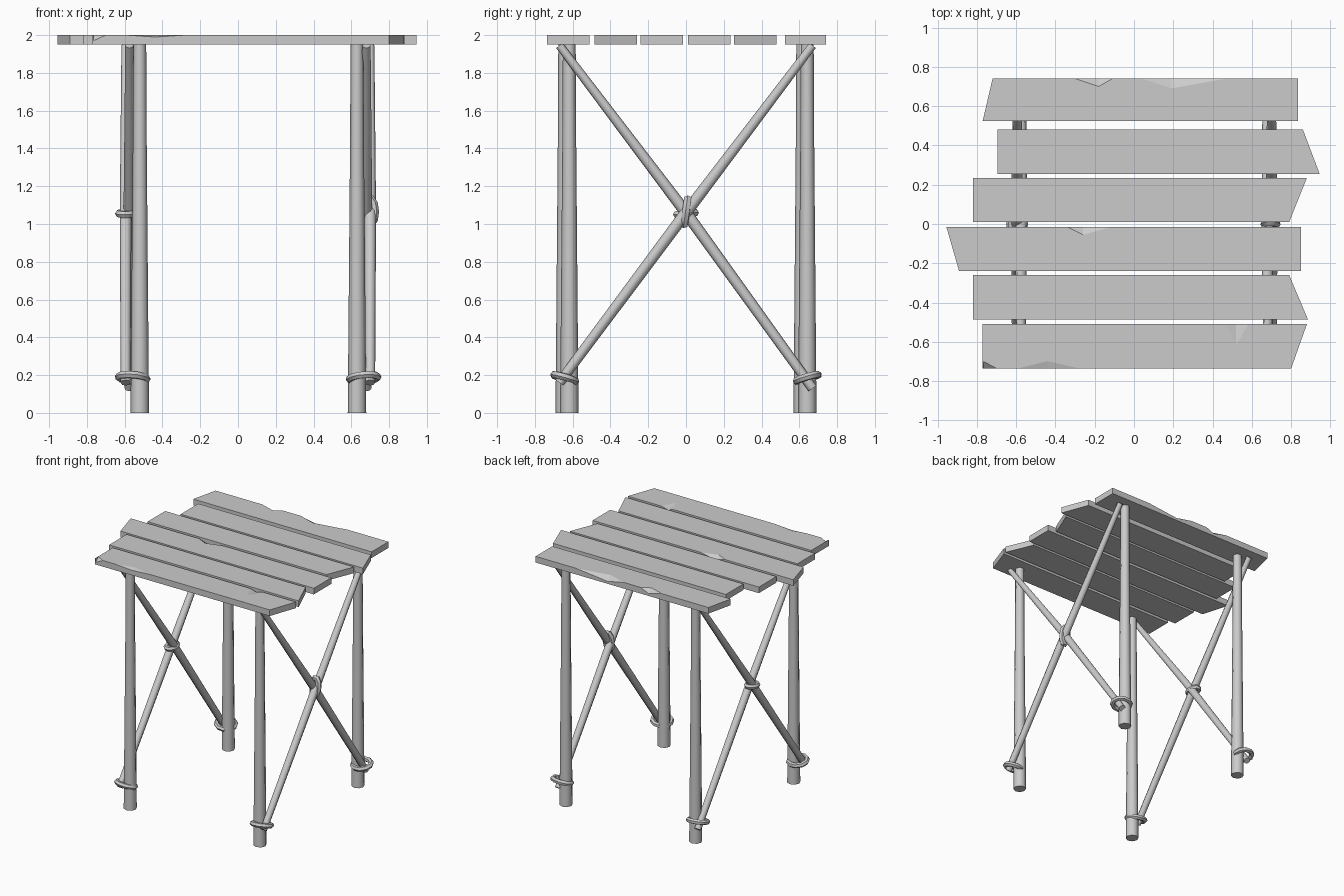
import bpy, bmesh, math
from mathutils import Vector, Matrix

old = bpy.data.objects.get("Cube")
if old:
    bpy.data.objects.remove(old, do_unlink=True)

# One pale grey for all parts
grey = bpy.data.materials.new("pale_grey")
grey.use_nodes = True
colour = (0.6, 0.6, 0.6, 1)
grey.diffuse_color = colour
grey.node_tree.nodes["Principled BSDF"].inputs["Base Color"].default_value = colour

TOP, THICK = 2.0, 0.05


def link(name, data):
    obj = bpy.data.objects.new(name, data)
    bpy.context.collection.objects.link(obj)
    obj.data.materials.append(grey)
    return obj


def rod(name, points, radii, bevel=2, closed=False):
    """Round pole or ring swept along points, turned into a smooth mesh."""
    curve = bpy.data.curves.new(name, "CURVE")
    curve.dimensions = "3D"
    curve.bevel_depth = 1.0
    curve.bevel_resolution = bevel
    curve.use_fill_caps = not closed
    spline = curve.splines.new("POLY")
    spline.points.add(len(points) - 1)
    spline.use_cyclic_u = closed
    for p, co, r in zip(spline.points, points, radii):
        p.co = (*co, 1)
        p.radius = r
    obj = link(name, curve)
    bpy.ops.object.select_all(action="DESELECT")
    obj.select_set(True)
    bpy.context.view_layer.objects.active = obj
    bpy.ops.object.convert(target="MESH")
    bpy.ops.object.shade_smooth_by_angle(angle=math.radians(50))


def lashing(name, centre, half_a, half_b, thickness, turn):
    """Oval rope ring, flat in xy and then turned."""
    pts = []
    for i in range(10):
        t = math.tau * i / 10
        pts.append(Vector(centre) + turn @ Vector((half_a * math.cos(t), half_b * math.sin(t), 0)))
    rod(name, pts, [thickness] * 10, 1, True)


def plank(name, front, back, left, right, chips):
    """Board with slanted ends (front x, back x) and chips broken off its long edges.
    A chip is (side, start x, deepest x, end x, inset, drop)."""
    bm = bmesh.new()
    low = TOP - THICK
    edge_top, edge_side, breaks = {}, {}, []
    for side, y, inward, k in (("front", front, 1, 0), ("back", back, -1, 1)):
        first = bm.verts.new((left[k], y, TOP))
        top, wall = [first], [first]
        for _, a, c, b, inset, drop in sorted(ch for ch in chips if ch[0] == side):
            va, vb = (bm.verts.new((x, y, TOP)) for x in (a, b))
            vc = bm.verts.new((c, y + inward * inset, TOP))
            vd = bm.verts.new((c, y, TOP - drop))
            top += [va, vc, vb]
            wall += [va, vd, vb]
            breaks += [(va, vc, vd), (vc, vb, vd)]
        last = bm.verts.new((right[k], y, TOP))
        edge_top[side] = top + [last]
        ends = [bm.verts.new((x, y, low)) for x in (right[k], left[k])]
        edge_side[side] = (wall + [last], ends)
    f, b = edge_top["front"], edge_top["back"]
    (fw, (fr, fl)), (bw, (br, bl)) = edge_side["front"], edge_side["back"]
    bm.faces.new(f + b[::-1])
    bm.faces.new(fw + [fr, fl])
    bm.faces.new(bw + [br, bl])
    bm.faces.new((fl, fr, br, bl))
    bm.faces.new((f[0], fl, bl, b[0]))
    bm.faces.new((f[-1], fr, br, b[-1]))
    for tri in breaks:
        bm.faces.new(tri)
    bmesh.ops.recalc_face_normals(bm, faces=bm.faces)
    mesh = bpy.data.meshes.new(name)
    bm.to_mesh(mesh)
    bm.free()
    link(name, mesh)


# Table top: six loose boards, front to back
plank("plank_1", -0.735, -0.51, (-0.77, -0.77), (0.80, 0.88),
      [("front", -0.768, -0.765, -0.70, 0.035, 0.03),
       ("front", -0.59, -0.44, -0.28, 0.037, 0.01),
       ("back", 0.47, 0.52, 0.58, 0.11, 0.015)])
plank("plank_2", -0.485, -0.26, (-0.82, -0.82), (0.885, 0.79), [])
plank("plank_3", -0.24, -0.015, (-0.89, -0.955), (0.85, 0.85),
      [("back", -0.34, -0.26, -0.12, 0.04, 0.025)])
plank("plank_4", 0.01, 0.235, (-0.82, -0.82), (0.79, 0.88), [])
plank("plank_5", 0.255, 0.48, (-0.695, -0.695), (0.945, 0.86), [])
plank("plank_6", 0.525, 0.74, (-0.77, -0.72), (0.835, 0.835),
      [("back", -0.30, -0.18, -0.11, 0.04, 0.03),
       ("back", 0.04, 0.19, 0.47, 0.05, 0.03)])

# Each side: two legs, two crossed braces and their rope lashings
for label, out, leg_x, brace_x in (("right", -1, -0.52, -0.585), ("left", 1, 0.63, 0.69)):
    for end, sign in (("front", -1), ("back", 1)):
        y = sign * 0.63 + out * 0.012
        rod(f"{end}_{label}_leg",
            [(leg_x, y, 0), (leg_x, y, 0.7), (leg_x, y, 1.4), (leg_x, y, 1.96)],
            [0.049, 0.043, 0.037, 0.034])
        # Brace runs from the top of this end down to the foot of the other
        x = brace_x + out * sign * 0.01
        foot = 0.13 if sign < 0 else 0.16
        rod(f"{end}_{label}_brace",
            [(x, sign * 0.67, 1.945), (x, 0, 1.06), (x, -sign * 0.67, foot)],
            [0.022, 0.031, 0.026])
        tilt = Matrix.Rotation(sign * 0.28, 3, "X") @ Matrix.Rotation(-out * 0.08, 3, "Y")
        lashing(f"{end}_{label}_leg_lashing",
                ((leg_x + brace_x) / 2 + out * 0.005, sign * 0.642, 0.185),
                0.075, 0.062, 0.02, tilt)

# Lashings where the braces cross: one lies flat, one stands upright
lashing("right_cross_lashing", (-0.595, 0, 1.055), 0.036, 0.053, 0.02,
        Matrix.Rotation(0.1, 3, "X"))
lashing("left_cross_lashing", (0.695, 0, 1.065), 0.03, 0.072, 0.022,
        Matrix.Rotation(math.radians(82), 3, "X"))
